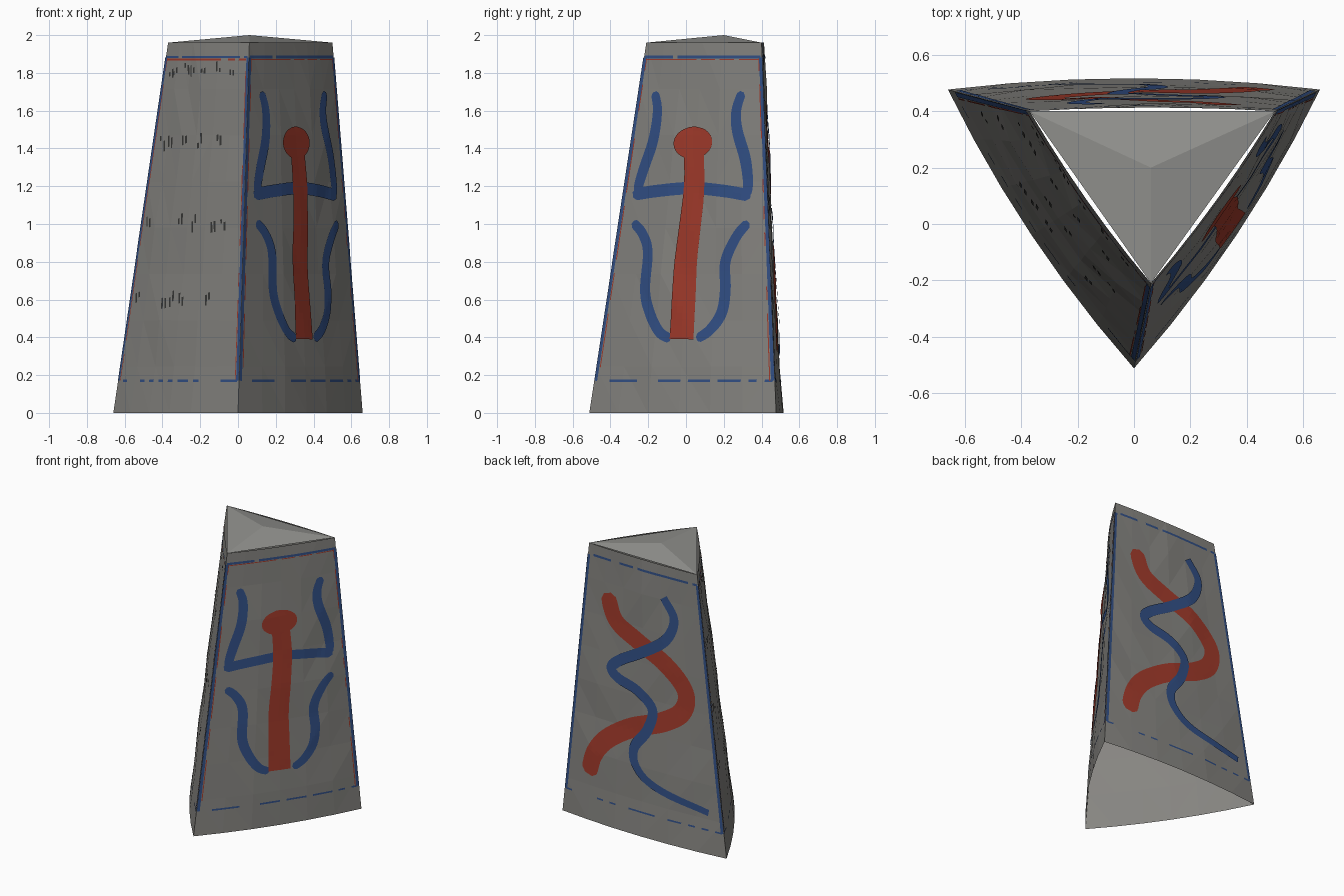
import bpy, bmesh, math, random
from mathutils import Vector
from mathutils.bvhtree import BVHTree

if "Cube" in bpy.data.objects:
    bpy.data.objects.remove(bpy.data.objects["Cube"])

random.seed(4)
H = 1.96
BOTTOM = [(-.66, .477), (0, -.512), (.66, .477)]   # left, front, right corners
TOP = [(-.37, .40), (.06, -.21), (.5, .40)]
LEFT, RIGHT, BACK = 0, 1, 2


def material(name, rgb):
    m = bpy.data.materials.new(name)
    m.diffuse_color = (*rgb, 1)
    m.use_nodes = True
    m.node_tree.nodes["Principled BSDF"].inputs["Base Color"].default_value = m.diffuse_color
    return m


STONE = material("grey stone", (.24, .235, .22))
CAP = material("pale stone", (.29, .29, .275))
RED = material("red paint", (.36, .043, .024))
BLUE = material("blue paint", (.032, .08, .24))
DARK = material("dark carving", (.04, .04, .038))


def make_object(name, bm, mat):
    me = bpy.data.meshes.new(name)
    bm.to_mesh(me)
    bm.free()
    me.materials.append(mat)
    ob = bpy.data.objects.new(name, me)
    bpy.context.collection.objects.link(ob)
    return ob


def corner(i, z):
    return Vector(BOTTOM[i % 3]).lerp(Vector(TOP[i % 3]), z / H).to_3d() + Vector((0, 0, z))


def normal(face):
    d = corner(face + 1, 0) - corner(face, 0)
    up = (corner(face, H) + corner(face + 1, H) - corner(face, 0) - corner(face + 1, 0))
    return d.cross(up).normalized()


def surf(face, u, z):
    """Point on a bowed side: u runs along the side, z is height."""
    a, b = corner(face, z), corner(face + 1, z)
    d = b - a
    out = Vector((d.y, -d.x, 0)).normalized()
    bow = .04 - .027 * min(1, z / .8) if face == BACK else .04 - .024 * z / H
    return a + d * u + out * 4 * u * (1 - u) * bow


# Stone body: three bowed, roughly faceted sides, open underneath
NU, NZ = 6, 8
bm = bmesh.new()
for face in range(3):
    grid = []
    for j in range(NZ + 1):
        row = []
        for i in range(NU + 1):
            p = surf(face, i / NU, H * j / NZ)
            if 0 < i < NU and 0 < j < NZ:
                p += normal(face) * random.uniform(-.006, .006)
            row.append(bm.verts.new(p))
        grid.append(row)
    for j in range(NZ):
        for i in range(NU):
            bm.faces.new((grid[j][i], grid[j][i + 1], grid[j + 1][i + 1], grid[j + 1][i]))
bmesh.ops.remove_doubles(bm, verts=bm.verts, dist=.0005)
bmesh.ops.triangulate(bm, faces=bm.faces)
BVH = BVHTree.FromBMesh(bm)
make_object("stone_body", bm, STONE)

# Low pointed cap
bm = bmesh.new()
ring = [bm.verts.new(corner(i, H)) for i in range(3)]
tip = bm.verts.new((.06, .2, 2))
for i in range(3):
    bm.faces.new((ring[i], ring[(i + 1) % 3], tip))
make_object("stone_cap", bm, CAP)


def to_u(face, a, z):
    """Turn a grid reading (x on the left side, y on the right side) into u."""
    if face == BACK:
        return a
    lo, hi = 0, 1
    for _ in range(25):
        mid = (lo + hi) / 2
        if surf(face, mid, z)[face] < a:
            lo = mid
        else:
            hi = mid
    return lo


def spline(pts, n):
    """Smooth path through the points."""
    P = [Vector(p) for p in pts]
    P = [P[0] * 2 - P[1]] + P + [P[-1] * 2 - P[-2]]
    out = []
    for k in range(1, len(P) - 2):
        a, b, c, d = P[k - 1:k + 3]
        for s in range(n):
            t = s / n
            out.append(.5 * (2 * b + (c - a) * t + (2 * a - 5 * b + 4 * c - d) * t * t
                             + (3 * b - a - 3 * c + d) * t ** 3))
    return out + [P[-2]]


def on_stone(p, nor, lift):
    """Drop a point onto the faceted stone, a little proud of it."""
    return (BVH.ray_cast(p + nor * .1, -nor, .25)[0] or p) + nor * lift


def stroke(bm, face, pts, width, lift=.005, n=6, across=4):
    """Painted band laid on the stone; width(t) is its half width."""
    nor = normal(face)
    path = [surf(face, p.x, p.y) for p in spline([(to_u(face, a, z), z) for a, z in pts], n)]
    rows = []
    for k, p in enumerate(path):
        tan = path[min(k + 1, len(path) - 1)] - path[max(k - 1, 0)]
        side = nor.cross(tan).normalized()
        w = width(k / (len(path) - 1))
        rows.append([bm.verts.new(on_stone(p + side * w * (1 - 2 * i / across), nor, lift))
                     for i in range(across + 1)])
    for r, s in zip(rows, rows[1:]):
        for i in range(across):
            bm.faces.new((r[i], r[i + 1], s[i + 1], s[i]))


def finish(name, bm, mat, face):
    """Turn every plate outwards and make the object."""
    for f in bm.faces:
        f.normal_update()
        if f.normal.dot(normal(face)) < 0:
            f.normal_flip()
    return make_object(name, bm, mat)


def painted(name, mat, face, paths, width, **kw):
    bm = bmesh.new()
    for pts in paths:
        stroke(bm, face, pts, width, **kw)
    return finish(name, bm, mat, face)


def brush(w0, w1=None, e=.03):
    """Half width w0 at the ends and w1 in the middle, with rounded ends."""
    w1 = w0 if w1 is None else w1
    return lambda t: (w0 + (w1 - w0) * math.sin(math.pi * t)) * max(.45, min(1, t / e, (1 - t) / e) ** .5)


# Right side: upright red figure with blue bands
painted("figure_stem", RED, RIGHT, [[(-.02, .39), (-.01, .6), (.0, .8), (.025, 1), (.045, 1.2), (.045, 1.4)]],
        lambda t: .077 - .014 * t, lift=.007)
painted("figure_head", RED, RIGHT, [[(.04, 1.345), (.04, 1.43), (.04, 1.515)]],
        lambda t: .124 * max(.02, 1 - (2 * t - 1) ** 2) ** .5, lift=.0075, n=8)
painted("figure_bands", BLUE, RIGHT, [
    [(-.165, 1.7), (-.15, 1.6), (-.17, 1.45), (-.22, 1.3), (-.25, 1.2), (-.25, 1.15)],
    [(.3, 1.7), (.27, 1.6), (.275, 1.5), (.315, 1.35), (.33, 1.22), (.325, 1.15)],
    [(-.28, 1.01), (-.23, .95), (-.2, .85), (-.215, .65), (-.19, .53), (-.14, .43), (-.08, .39)],
    [(.335, 1.01), (.27, .93), (.21, .8), (.21, .65), (.19, .53), (.13, .44), (.06, .39)]],
    brush(.026, .034))
painted("figure_crossbar", BLUE, RIGHT,
        [[(-.28, 1.155), (-.15, 1.175), (.03, 1.19), (.2, 1.175), (.345, 1.15)]], brush(.033))


# Back side: two interlaced serpents, as (fraction across, fraction of height)
def back(pts):
    return [[(s, v * H) for s, v in pts]]


painted("red_serpent", RED, BACK, back([
    (.20, .84), (.28, .75), (.468, .698), (.685, .645), (.82, .566), (.79, .49), (.648, .433),
    (.434, .382), (.264, .315), (.18, .246), (.15, .165)]), brush(.066, .068, .02))
painted("blue_serpent", BLUE, BACK, back([
    (.69, .885), (.77, .816), (.697, .735), (.51, .667), (.33, .612), (.265, .575), (.32, .545),
    (.47, .52), (.575, .468), (.54, .389), (.45, .313), (.47, .244), (.6, .19), (.92, .15)]),
    lambda t: .03 + .008 * min(1, t * 6) - max(0, t - .75) * .06, lift=.0075)

# Left side: clusters of small worn chisel marks
MARKS = {1.81: [-.35, -.33, -.27, -.24, -.18, -.1, -.03], 1.43: [-.4, -.36, -.28, -.2, -.1],
         1.0: [-.47, -.3, -.23, -.13, -.08], .6: [-.53, -.39, -.35, -.3, -.16]}
marks = []
for z, xs in MARKS.items():
    for x in xs:
        for k in (-1, 1):
            zz = z + random.uniform(-.02, .03)
            h = random.uniform(.01, .03)
            marks.append([(x + k * .008, zz - h), (x + k * .008, zz + h)])
painted("chisel_marks", DARK, LEFT, marks, lambda t: .0075, lift=.003, n=2, across=1)

# Thin painted frame near the edges of each side
Z0, Z1 = .17, 1.88


def frame(name, mat, face, lines, lift):
    """Straight thin lines (start, end, half width, wear) following the bowed side."""
    bm = bmesh.new()
    nor = normal(face)
    for a, b, width, wear in lines:
        pts = [Vector(a).lerp(Vector(b), k / 24) for k in range(25)]
        for p, q in zip(pts, pts[1:]):
            if random.random() < wear:
                continue
            side = nor.cross(surf(face, q.x, q.y) - surf(face, p.x, p.y)).normalized() * width
            bm.faces.new([bm.verts.new(on_stone(surf(face, c.x, c.y) + side * s, nor, lift))
                          for c, s in ((p, -1), (q, -1), (q, 1), (p, 1))])
    finish(name, bm, mat, face)


for face, label in enumerate(("left", "right", "back")):
    frame(label + "_frame", BLUE, face, [
        ((.010, Z0), (.010, Z1), .010, 0), ((.990, Z0), (.990, Z1), .010, 0),
        ((.010, Z1 + .004), (.990, Z1 + .004), .005 if face == LEFT else .008, .15),
        ((.010, Z0), (.990, Z0), .006, .4)], .002)
    if face != BACK:
        frame(label + "_frame_line", RED, face, [
            ((.025, Z0), (.025, Z1), .003, .3), ((.975, Z0), (.975, Z1), .003, .3),
            ((.026, Z1 - .009), (.974, Z1 - .009), .006 if face == LEFT else .003, .1)], .002)
